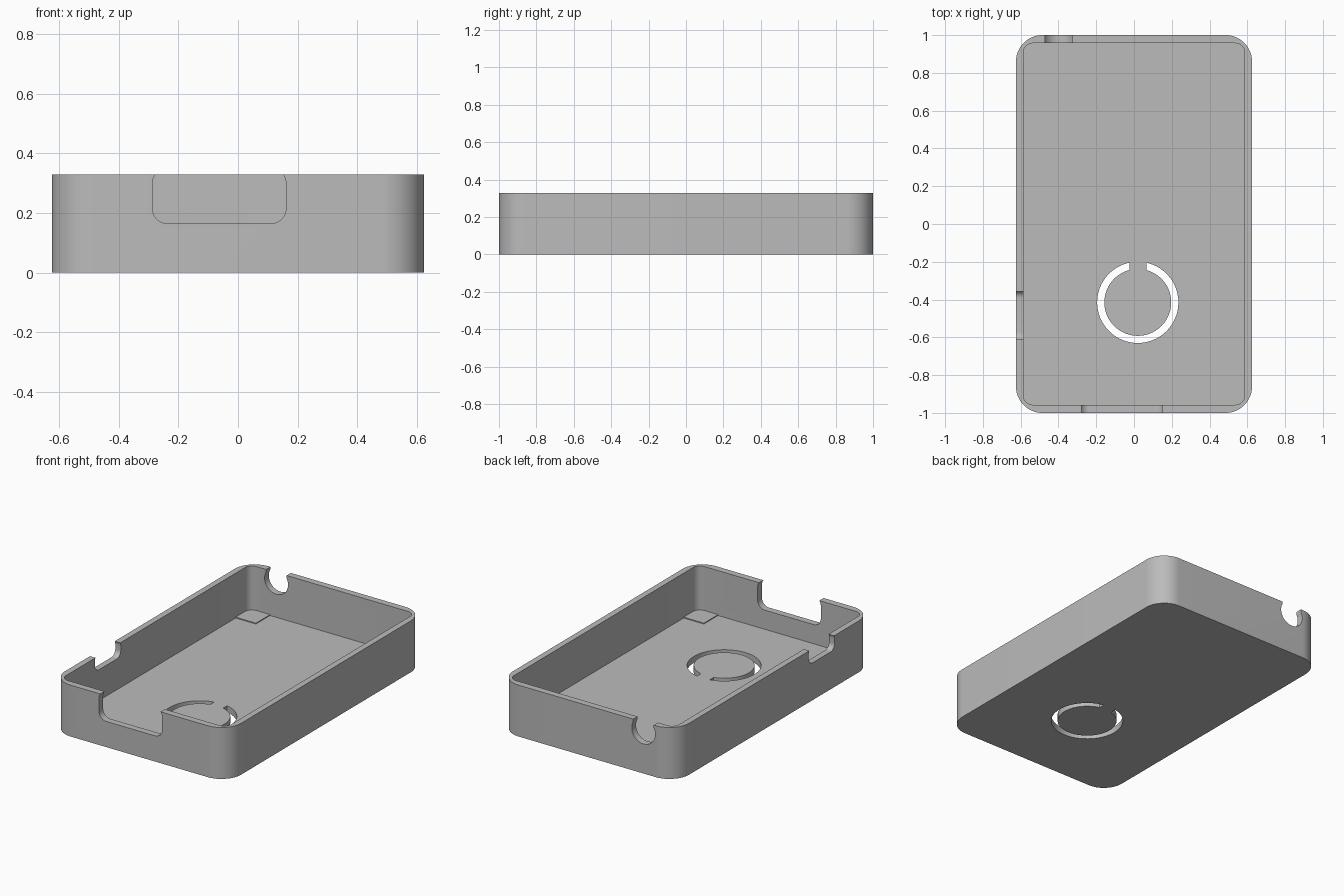
import bpy, bmesh, math
from mathutils import Matrix, Vector

cube = bpy.data.objects.get("Cube")
if cube:
    bpy.data.objects.remove(cube, do_unlink=True)

HX, HY, HEIGHT = 0.625, 1.0, 0.33
IN_X, IN_Y, FLOOR = 0.586, 0.957, 0.042

grey = bpy.data.materials.new("grey plastic")
grey.use_nodes = True
grey.diffuse_color = (0.5, 0.5, 0.5, 1)
grey.node_tree.nodes["Principled BSDF"].inputs["Base Color"].default_value = (0.5, 0.5, 0.5, 1)


def arc(cx, cy, r, start, end, steps):
    """Points along an arc, angles in degrees."""
    return [(cx + r * math.cos(math.radians(start + (end - start) * i / steps)),
             cy + r * math.sin(math.radians(start + (end - start) * i / steps)))
            for i in range(steps + 1)]


def rounded_rect(x0, x1, y0, y1, r, steps=12):
    return (arc(x1 - r, y1 - r, r, 0, 90, steps) + arc(x0 + r, y1 - r, r, 90, 180, steps)
            + arc(x0 + r, y0 + r, r, 180, 270, steps) + arc(x1 - r, y0 + r, r, 270, 360, steps))


def prism(name, outline, low, high, matrix=Matrix()):
    """Extrude a flat outline from low to high, then place it with the matrix."""
    bm = bmesh.new()
    face = bm.faces.new([bm.verts.new((x, y, low)) for x, y in outline])
    top = bmesh.ops.extrude_face_region(bm, geom=[face])["geom"]
    bmesh.ops.translate(bm, vec=Vector((0, 0, high - low)),
                        verts=[v for v in top if isinstance(v, bmesh.types.BMVert)])
    bm.transform(matrix)
    bmesh.ops.recalc_face_normals(bm, faces=bm.faces)
    mesh = bpy.data.meshes.new(name)
    bm.to_mesh(mesh)
    bm.free()
    mesh.materials.append(grey)
    obj = bpy.data.objects.new(name, mesh)
    bpy.context.collection.objects.link(obj)
    return obj


def cut(obj, cutter):
    """Subtract the cutter, bake the result and drop the cutter."""
    cutter.hide_render = True
    mod = obj.modifiers.new("cut", 'BOOLEAN')
    mod.operation, mod.solver, mod.object = 'DIFFERENCE', 'EXACT', cutter
    bpy.context.view_layer.update()
    baked = bpy.data.meshes.new_from_object(obj.evaluated_get(bpy.context.evaluated_depsgraph_get()))
    obj.modifiers.clear()
    obj.data = baked
    bpy.data.objects.remove(cutter, do_unlink=True)


# Tray shell with its hollow
tray = prism("tray", rounded_rect(-HX, HX, -HY, HY, 0.14, 16), 0, HEIGHT)
cut(tray, prism("hollow_cutter", rounded_rect(-IN_X, IN_X, -IN_Y, IN_Y, 0.05), FLOOR, 0.5))

# Broken ring slot through the floor
gap = 0.045
outer_a = math.degrees(math.asin(gap / 0.215))
inner_a = math.degrees(math.asin(gap / 0.177))
ring = (arc(0.02, -0.415, 0.215, 90 + outer_a, 450 - outer_a, 64)
        + arc(0.02, -0.415, 0.177, 450 - inner_a, 90 + inner_a, 64))
cut(tray, prism("ring_cutter", ring, -0.1, 0.1))

# Wall notches: a rounded opening, and a narrower slot that leaves small lips at the rim
along_y = Matrix(((1, 0, 0, 0), (0, 0, 1, 0), (0, 1, 0, 0), (0, 0, 0, 1)))
along_x = Matrix(((0, 0, 1, 0), (1, 0, 0, 0), (0, 1, 0, 0), (0, 0, 0, 1)))
notches = [
    # start, end, bottom, top, radius, lip, wall from, wall to, direction
    (-0.287, 0.161, 0.165, 0.35, 0.05, 0.010, -1.1, -0.9, along_y),
    (-0.481, -0.315, 0.19, 0.356, 0.082, 0.010, 0.9, 1.1, along_y),
    (-0.614, -0.352, 0.24, 0.35, 0.04, 0.008, -0.7, -0.55, along_x),
]
for a, b, low, high, r, lip, w0, w1, direction in notches:
    cut(tray, prism("notch_cutter", rounded_rect(a, b, low, high, r), w0, w1, direction))
    slot = [(a + lip, high - r), (b - lip, high - r), (b - lip, 0.45), (a + lip, 0.45)]
    cut(tray, prism("lip_cutter", slot, w0, w1, direction))

# Low pads in the inside corners
for sx, side in ((-1, "right"), (1, "left")):
    for sy, end in ((-1, "front"), (1, "back")):
        x0, x1, y0, y1, c = 0.442, IN_X + 0.004, 0.813, IN_Y + 0.004, 0.03
        pad = [(x0, y0), (x1, y0), (x1, y1 - c), (x1 - c, y1), (x0, y1)]
        prism(f"{end}_{side}_pad", [(sx * x, sy * y) for x, y in pad], 0.02, FLOOR + 0.006)

# Smooth the rounded walls, keep the edges sharp
bpy.ops.object.select_all(action='DESELECT')
tray.select_set(True)
bpy.context.view_layer.objects.active = tray
bpy.ops.object.shade_smooth_by_angle(angle=math.radians(30))
